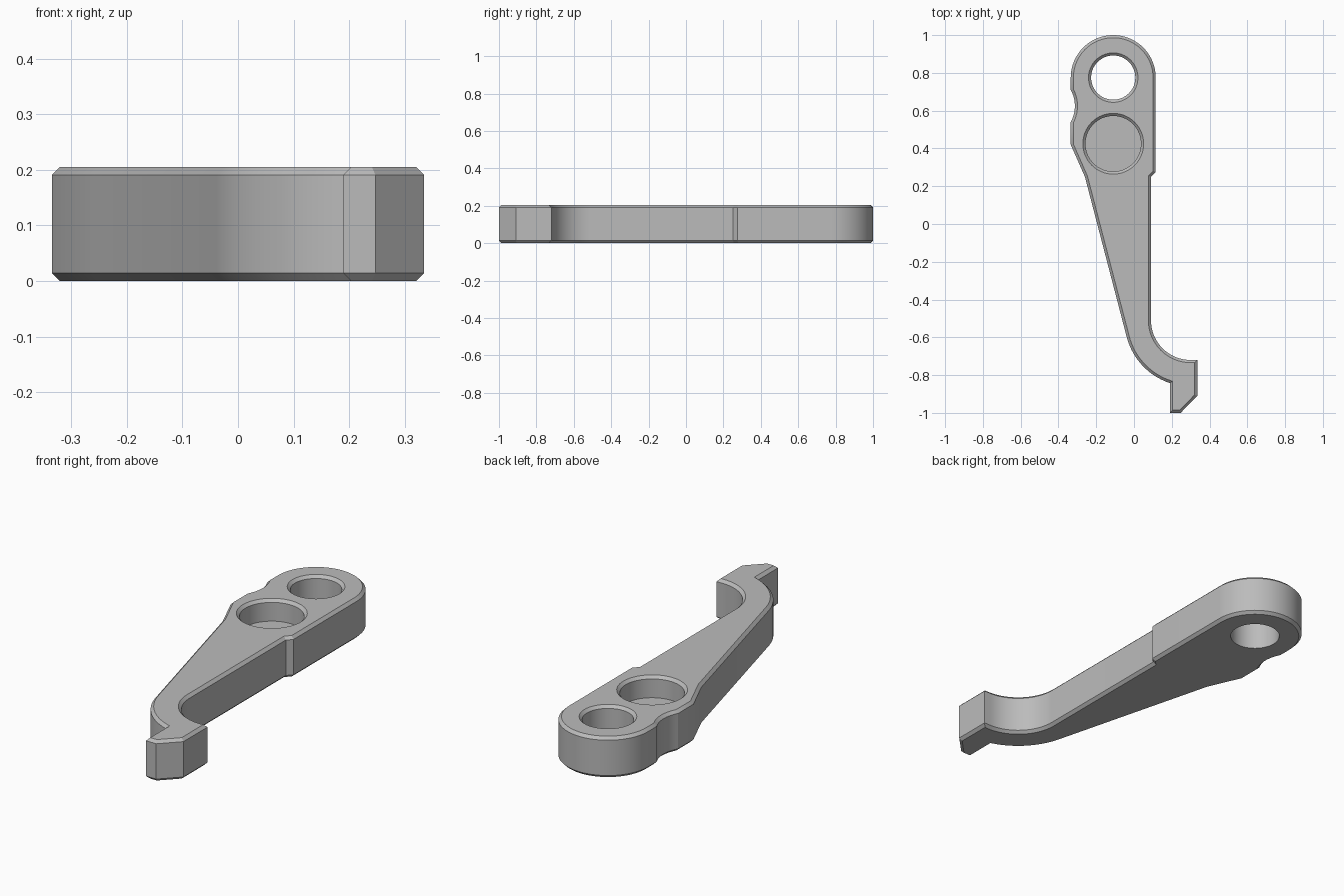
import bpy, bmesh
from math import cos, sin, radians, pi

cube = bpy.data.objects.get("Cube")
if cube:
    bpy.data.objects.remove(cube)

HEIGHT, CHAMFER = 0.205, 0.014
HEAD_X = -0.11

grey = bpy.data.materials.new("plain grey")
grey.use_nodes = True
colour = (0.5, 0.5, 0.5, 1)
grey.diffuse_color = colour
grey.node_tree.nodes["Principled BSDF"].inputs["Base Color"].default_value = colour


def arc(cx, cy, r, start, end, steps):
    angles = [radians(start + (end - start) * i / steps) for i in range(steps + 1)]
    return [(cx + r * cos(a), cy + r * sin(a)) for a in angles]


def make_object(name, bm):
    bmesh.ops.recalc_face_normals(bm, faces=bm.faces)
    mesh = bpy.data.meshes.new(name)
    bm.to_mesh(mesh)
    bm.free()
    mesh.materials.append(grey)
    obj = bpy.data.objects.new(name, mesh)
    bpy.context.collection.objects.link(obj)
    return obj


def chamfered_plate(name, outline):
    bm = bmesh.new()
    base = bm.faces.new([bm.verts.new((x, y, 0)) for x, y in outline])
    top = bmesh.ops.extrude_face_region(bm, geom=[base], use_keep_orig=True)
    moved = [g for g in top["geom"] if isinstance(g, bmesh.types.BMVert)]
    bmesh.ops.translate(bm, verts=moved, vec=(0, 0, HEIGHT))
    bmesh.ops.recalc_face_normals(bm, faces=bm.faces)
    rims = [e for e in bm.edges if abs(e.verts[0].co.z - e.verts[1].co.z) < 1e-5]
    bmesh.ops.bevel(bm, geom=rims, offset=CHAMFER, offset_type='OFFSET',
                    segments=1, profile=0.5, affect='EDGES', clamp_overlap=False)
    return make_object(name, bm)


def bore_cutter(name, y, radius, floor, sides=64):
    # Cylinder with a flared mouth that leaves a chamfer at the top face
    extra = 0.01
    rings = [(radius, floor), (radius, HEIGHT - CHAMFER),
             (radius + CHAMFER + extra, HEIGHT + extra)]
    bm = bmesh.new()
    loops = [[bm.verts.new((HEAD_X + r * cos(2 * pi * i / sides),
                            y + r * sin(2 * pi * i / sides), z))
              for i in range(sides)] for r, z in rings]
    for low, high in zip(loops, loops[1:]):
        for i in range(sides):
            j = (i + 1) % sides
            bm.faces.new((low[i], low[j], high[j], high[i]))
    bm.faces.new(loops[0])
    bm.faces.new(loops[-1])
    cutter = make_object(name, bm)
    cutter.hide_render = True
    return cutter


# Lever outline, counter-clockwise: head, notch, taper, hook, catch, inner edge
outline = arc(HEAD_X, 0.775, 0.225, 0, 180, 40)
outline += arc(-0.488, 0.625, 0.175, 29, -29, 10)
outline += [(-0.335, 0.42), (-0.26, 0.25)]
outline += arc(0.30, -0.51, 0.35, 194.8, 251.7, 20)
outline += [(0.19, -1.0), (0.247, -1.0), (0.335, -0.91), (0.335, -0.72)]
outline += arc(0.30, -0.51, 0.21, 270, 180, 24)
outline += [(0.09, 0.25), (0.115, 0.275)]
lever = chamfered_plate("lever_arm", outline)

# Through hole and blind pocket in the head
for cutter in (bore_cutter("pivot_hole_cutter", 0.775, 0.117, -0.05),
               bore_cutter("pocket_cutter", 0.425, 0.147, 0.097)):
    cut = lever.modifiers.new(cutter.name, 'BOOLEAN')
    cut.operation = 'DIFFERENCE'
    cut.solver = 'EXACT'
    cut.object = cutter
    bpy.context.view_layer.objects.active = lever
    bpy.ops.object.modifier_apply(modifier=cut.name)
    bpy.data.objects.remove(cutter)

# Smooth curved walls, sharp chamfers
bpy.ops.object.select_all(action='DESELECT')
lever.select_set(True)
bpy.context.view_layer.objects.active = lever
bpy.ops.object.shade_smooth_by_angle(angle=radians(25))
